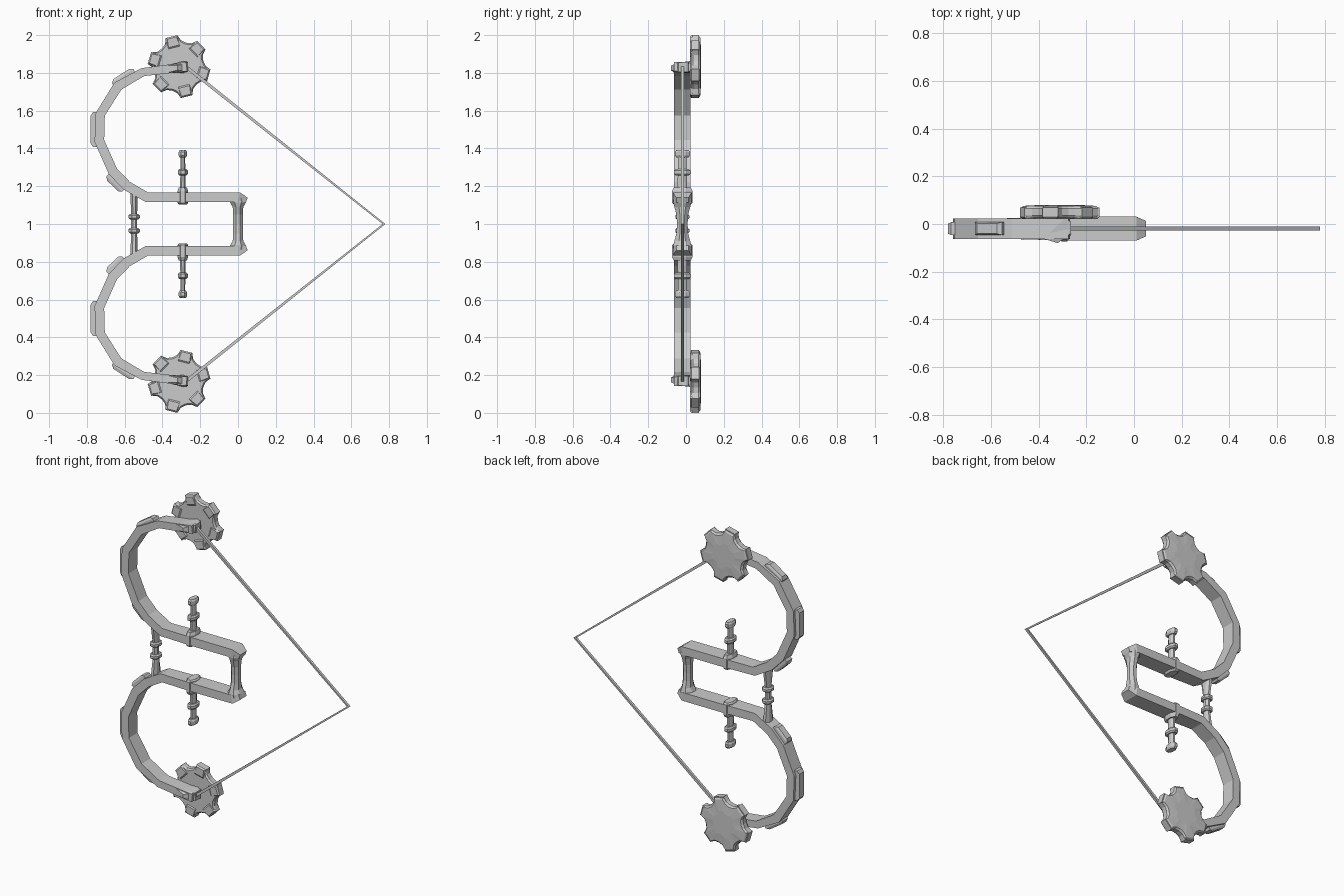
import bpy, bmesh, math
from mathutils import Vector

if "Cube" in bpy.data.objects:
    bpy.data.objects.remove(bpy.data.objects["Cube"])

YC = -0.0195  # depth centre of the bow frame


def make(name, bm, mirrored=True):
    # all meshes are built around z = 1, the mirror plane of the bow
    bmesh.ops.recalc_face_normals(bm, faces=bm.faces)
    me = bpy.data.meshes.new(name)
    bm.to_mesh(me)
    bm.free()
    ob = bpy.data.objects.new(name, me)
    ob.location.z = 1
    bpy.context.collection.objects.link(ob)
    if mirrored:
        m = ob.modifiers.new("mirror", 'MIRROR')
        m.use_axis = (False, False, True)
        m.use_mirror_merge = False
    return ob


def loft(bm, rings):
    rows = [[bm.verts.new((x, y, z - 1)) for x, y, z in r] for r in rings]
    n = len(rows[0])
    for a, b in zip(rows, rows[1:]):
        for i in range(n):
            j = (i + 1) % n
            bm.faces.new((a[i], a[j], b[j], b[i]))
    bm.faces.new(rows[0][::-1])
    bm.faces.new(rows[-1])


def sweep(bm, path):
    # path: x, z, half depth, half thickness
    pts = [Vector((p[0], p[1])) for p in path]
    rings = []
    for i, (x, z, hy, ht) in enumerate(path):
        t = Vector((0, 0))
        if i > 0:
            t += (pts[i] - pts[i - 1]).normalized()
        if i < len(pts) - 1:
            t += (pts[i + 1] - pts[i]).normalized()
        t.normalize()
        nx, nz = -t.y, t.x
        rings.append([(x + s * ht * nx, YC + d * hy, z + s * ht * nz)
                      for s, d in ((1, 1), (1, -1), (-1, -1), (-1, 1))])
    loft(bm, rings)


def post(bm, x, profile, n=8):
    # vertical turned post; profile: z, half width, half depth
    k = math.cos(math.pi / n)
    loft(bm, [[(x + hx / k * math.cos(2 * math.pi * (i + .5) / n),
                YC + hy / k * math.sin(2 * math.pi * (i + .5) / n), z)
               for i in range(n)] for z, hx, hy in profile])


def collar(bm, x, z, hx, hy, h):
    post(bm, x, [(z - h, hx * .75, hy * .8), (z - h * .5, hx, hy),
                 (z + h * .5, hx, hy), (z + h, hx * .75, hy * .8)])


# curved limb running into the handle bar
limb = [(-0.272, 1.833, .043, .024), (-0.504, 1.804, .043, .022),
        (-0.636, 1.730, .043, .026), (-0.729, 1.581, .043, .025),
        (-0.734, 1.440, .043, .026), (-0.662, 1.278, .043, .026),
        (-0.588, 1.202, .043, .026), (-0.483, 1.142, .044, .026),
        (-0.280, 1.142, .050, .026), (0.005, 1.142, .050, .026),
        (0.046, 1.126, .032, .014)]
bm = bmesh.new()
sweep(bm, limb)
make("limb", bm)

# raised plates on the outside of the limb
bm = bmesh.new()
for a, b in (((-0.548, 1.812), (-0.662, 1.738)), ((-0.757, 1.592), (-0.757, 1.408)),
             ((-0.690, 1.258), (-0.606, 1.178))):
    A, B = Vector(a), Vector(b)
    t = (B - A).normalized()
    out = Vector((t.y, -t.x))
    if out.x > 0:
        out = -out
    rings = []
    for o, cut, hy in ((-.012, 0, .027), (.010, 0, .027), (.023, .018, .021)):
        p, q = A + out * o + t * cut, B + out * o - t * cut
        rings.append([(p.x, YC - hy, p.y), (p.x, YC + hy, p.y),
                      (q.x, YC + hy, q.y), (q.x, YC - hy, q.y)])
    loft(bm, rings)
make("limb_plates", bm)

# pointed limb tip
bm = bmesh.new()
for x, y, z in [(-.38, -.062, 1.800), (-.38, -.062, 1.840), (-.38, .02, 1.800), (-.38, .02, 1.840),
                (-.32, -.08, 1.815), (-.32, -.08, 1.838), (-.29, .023, 1.80), (-.29, .023, 1.862),
                (-.265, -.04, 1.805), (-.265, -.04, 1.855), (-.265, .01, 1.805), (-.265, .01, 1.858)]:
    bm.verts.new((x, y, z - 1))
bmesh.ops.convex_hull(bm, input=bm.verts)
make("limb_tip", bm)

# cam wheel: scalloped disc with six blocks on its front
CX, CZ = -0.312, 1.833


def polar(r, deg, y):
    a = math.radians(deg)
    return (CX + r * math.cos(a), y, CZ + r * math.sin(a))


outline = [(-30, .132), (-18, .140), (-11, .166), (11, .166), (18, .140)]
rim = [(r, 104 + 60 * k + d) for k in range(6) for d, r in outline]
bm = bmesh.new()
loft(bm, [[polar(r * s, a, y) for r, a in rim]
          for s, y in ((.94, .026), (1, .036), (1, .066), (.92, .076), (.5, .08))])
for k in range(6):
    c = 104 + 60 * k
    loft(bm, [[polar(r0, c - w0, y), polar(r0, c + w0, y), polar(r1, c + w1, y), polar(r1, c - w1, y)]
              for r0, w0, r1, w1, y in ((.115, 15, .158, 9, .021), (.105, 18, .167, 11.5, .029),
                                        (.105, 18, .167, 11.5, .070))])
make("cam_wheel", bm)

# bolt through the handle bar
bm = bmesh.new()
post(bm, -0.292, [(1.15, .015, .026), (1.375, .012, .022)])
collar(bm, -0.292, 1.372, .022, .040, .019)
collar(bm, -0.292, 1.274, .026, .045, .016)
post(bm, -0.292, [(1.103, .022, .045), (1.112, .028, .054), (1.175, .028, .054), (1.193, .022, .045)])
make("bolt", bm)

# riser rod joining the two limbs
bm = bmesh.new()
post(bm, -0.55, [(.83, .020, .040), (.95, .016, .022), (1.05, .016, .022), (1.17, .020, .040)])
for z in (.965, 1.039):
    collar(bm, -0.55, z, .030, .037, .014)
make("riser_rod", bm, False)

# waisted hand grip
bm = bmesh.new()
half = [(0, .026, .028), (.05, .026, .031), (.09, .028, .042), (.115, .042, .048), (.14, .040, .045)]
post(bm, 0.0, [(1 - z, a, b) for z, a, b in half[:0:-1]] + [(1 + z, a, b) for z, a, b in half])
make("hand_grip", bm, False)

# drawn bow string
bm = bmesh.new()
d = Vector((1.05, -.832)).normalized()
nx, nz = -d.y * .0085, d.x * .0085
rings = [[(x + s * nx, YC + .001 + w * .008, z + s * nz)
          for s, w in ((1, 1), (1, -1), (-1, -1), (-1, 1))] for x, z in ((-.275, 1.832),)]
rings.append([(.780 if s > 0 else .766, YC + .001 + w * .008, 1.0)
              for s, w in ((1, 1), (1, -1), (-1, -1), (-1, 1))])
loft(bm, rings)
make("bow_string", bm)
